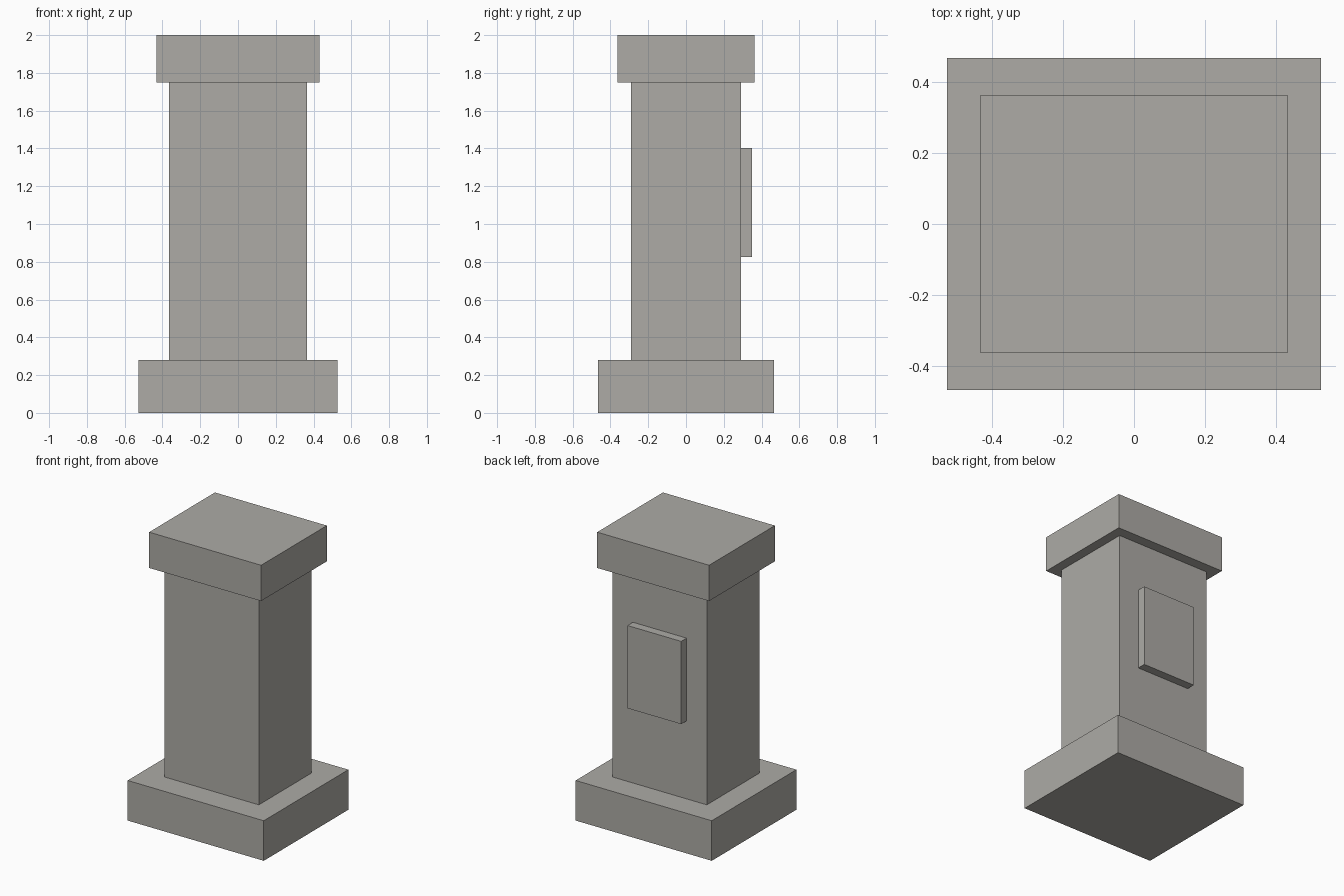
import bpy

if "Cube" in bpy.data.objects:
    bpy.data.objects.remove(bpy.data.objects["Cube"])

# Single stone colour
stone = bpy.data.materials.new("warm grey stone")
stone.diffuse_color = (0.418, 0.407, 0.381, 1.0)
stone.use_nodes = True
stone.node_tree.nodes["Principled BSDF"].inputs["Base Color"].default_value = stone.diffuse_color


def block(name, width, y0, y1, z0, z1):
    """Box centred on x, spanning the given y and z ranges."""
    bpy.ops.mesh.primitive_cube_add(size=1, location=(0, (y0 + y1) / 2, (z0 + z1) / 2))
    obj = bpy.context.object
    obj.name = name
    obj.scale = (width, y1 - y0, z1 - z0)
    bpy.ops.object.transform_apply(location=False, rotation=False, scale=True)
    obj.data.materials.append(stone)
    return obj


# Plinth, column and capping slab
block("base", 1.052, -0.467, 0.467, 0.0, 0.28)
block("shaft", 0.728, -0.29, 0.29, 0.28, 1.75)
block("cap", 0.865, -0.363, 0.363, 1.75, 2.0)

# Raised panel on the back face
block("back_plaque", 0.415, 0.29, 0.35, 0.825, 1.403)
